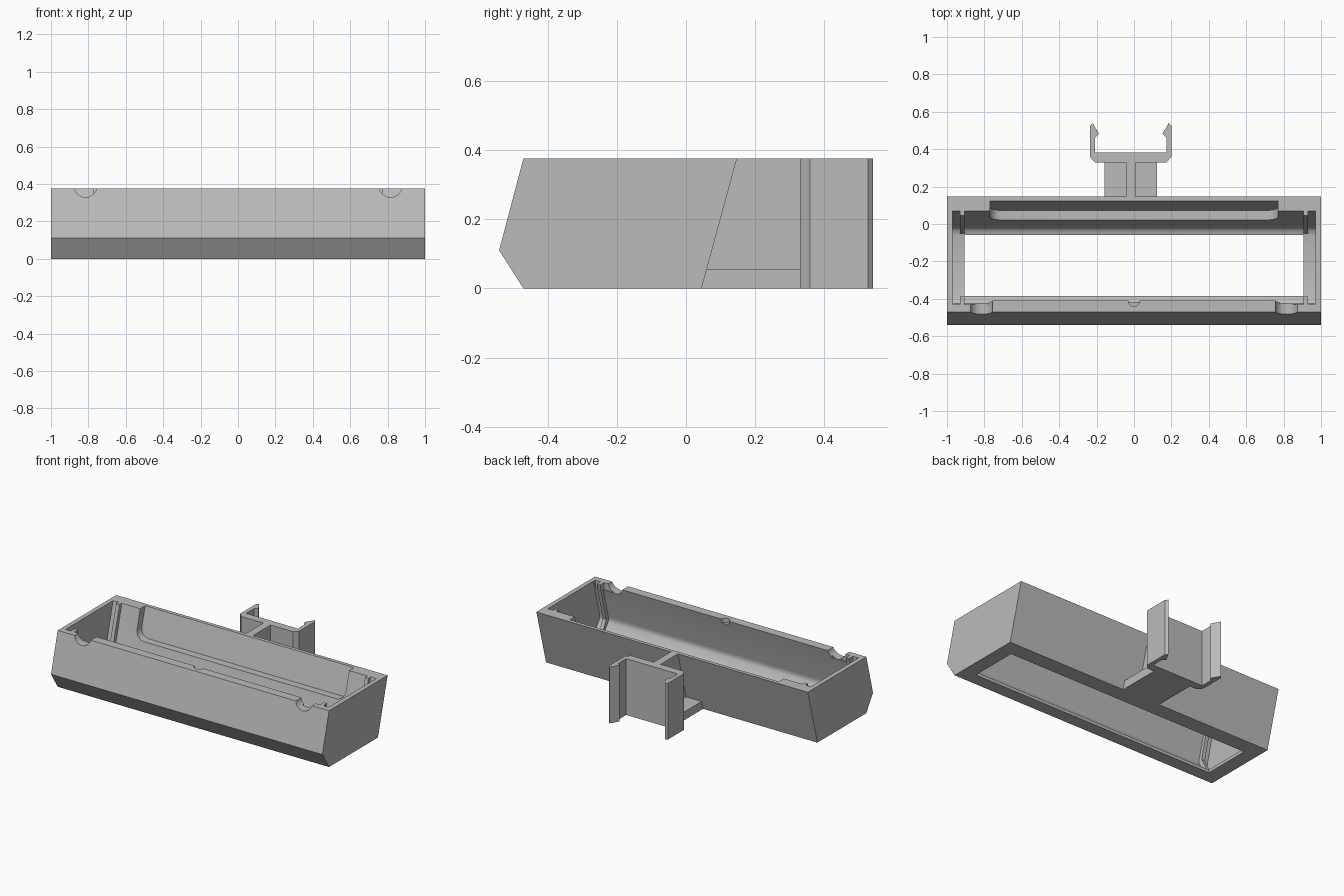
import bpy, bmesh, math
from mathutils import Vector

cube = bpy.data.objects.get("Cube")
if cube:
    bpy.data.objects.remove(cube, do_unlink=True)

H = 0.375                      # overall height
CX = -0.0175                   # centre line of the rear clip
LEAN = (0.147 - 0.045) / H     # backward lean of the rear wall

grey = bpy.data.materials.new("plain_grey")
grey.use_nodes = True
grey.diffuse_color = (0.5, 0.5, 0.5, 1)
grey.node_tree.nodes["Principled BSDF"].inputs["Base Color"].default_value = (0.5, 0.5, 0.5, 1)


def prism(name, pts, lo, hi, axis):
    """Extrude a 2D profile along an axis from lo to hi."""
    place = {"x": lambda a, b, t: (t, a, b),
             "y": lambda a, b, t: (a, t, b),
             "z": lambda a, b, t: (a, b, t)}[axis]
    bm = bmesh.new()
    face = bm.faces.new([bm.verts.new(place(a, b, lo)) for a, b in pts])
    new = bmesh.ops.extrude_face_region(bm, geom=[face])["geom"]
    shift = Vector(place(0, 0, hi - lo))
    bmesh.ops.translate(bm, vec=shift, verts=[v for v in new if isinstance(v, bmesh.types.BMVert)])
    bmesh.ops.recalc_face_normals(bm, faces=bm.faces)
    mesh = bpy.data.meshes.new(name)
    bm.to_mesh(mesh)
    bm.free()
    mesh.materials.append(grey)
    obj = bpy.data.objects.new(name, mesh)
    bpy.context.collection.objects.link(obj)
    return obj


def rect(a0, a1, b0, b1):
    return [(a0, b0), (a1, b0), (a1, b1), (a0, b1)]


def arc(cx, cy, r, start, end, n):
    angles = [math.radians(start + (end - start) * i / n) for i in range(n + 1)]
    return [(cx + r * math.cos(t), cy + r * math.sin(t)) for t in angles]


def cut(target, tool):
    tool.hide_render = True
    mod = target.modifiers.new("cut", "BOOLEAN")
    mod.operation, mod.solver, mod.object = "DIFFERENCE", "EXACT", tool
    bpy.context.view_layer.objects.active = target
    bpy.ops.object.modifier_apply(modifier=mod.name)
    bpy.data.objects.remove(tool, do_unlink=True)


# Tray shell
tray = prism("tray", [(-0.47, H), (-0.54, 0.11), (-0.47, 0), (0.045, 0), (0.147, H)], -1, 1, "x")

# Inner cavity with rounded lower edges, and the open floor
cavity = [(-0.397, 0.425), (-0.41, H), (-0.475, 0.13), (-0.478, 0.11), (-0.472, 0.095),
          (-0.435, 0.045), (-0.415, 0.027), (-0.385, 0.02),
          (-0.06, 0.02), (-0.035, 0.026), (-0.02, 0.04), (-0.012, 0.06), (0.07, H), (0.083, 0.425)]
cut(tray, prism("cavity_cutter", cavity, -0.97, 0.97, "x"))
cut(tray, prism("floor_cutter", rect(-0.905, 0.905, -0.385, -0.06), -0.1, 0.1, "z"))

# Wide rounded recess in the rear wall, leaning with it
outline = (arc(-0.71, 0.25, 0.06, 180, 270, 6) + arc(0.71, 0.25, 0.06, 270, 360, 6)
           + [(0.77, 0.45), (-0.77, 0.45)])
recess = prism("recess_cutter", outline, -0.06, 0.021, "y")
for v in recess.data.vertices:
    v.co.y += 0.045 + LEAN * v.co.z - 0.045
cut(tray, recess)

# Notches and rebates in the front wall
for s in (-1, 1):
    cut(tray, prism("notch_cutter", arc(s * 0.815, 0.39, 0.062, 0, 337.5, 15), -0.6, -0.38, "y"))
    cut(tray, prism("rebate_cutter", rect(*sorted((s * 0.78, s * 0.968)), -0.43, -0.38), 0.33, 0.45, "z"))
cut(tray, prism("centre_notch_cutter", arc(0, -0.41, 0.03, 0, 337.5, 15), 0.345, 0.45, "z"))

# Guide ribs on the front and rear inner walls
for side, s in (("left", 1), ("right", -1)):
    lo, hi = sorted((s * 0.905, s * 0.93))
    prism("rear_rib_" + side, [(0.045, H), (0.075, H), (-0.01, 0.02), (-0.052, 0.02)], lo, hi, "x")
    prism("front_rib_" + side, [(-0.435, H), (-0.388, H), (-0.452, 0.12), (-0.40, 0.02),
                                (-0.43, 0.02), (-0.485, 0.11)], lo, hi, "x")

# Rear bracket: web, foot and snap clip
prism("bracket_web", [(0.045, 0), (0.147, H), (0.33, H), (0.33, 0)], CX - 0.026, CX + 0.026, "x")
prism("bracket_foot", [(0.045, 0), (0.06, 0.055), (0.33, 0.055), (0.33, 0)], CX - 0.14, CX + 0.14, "x")
half = [(0.19, 0.33), (0.2175, 0.358), (0.2175, 0.526), (0.204, 0.54),
        (0.17, 0.483), (0.19, 0.463), (0.19, 0.383)]
clip = [(CX + x, y) for x, y in half] + [(CX - x, y) for x, y in reversed(half)]
prism("snap_clip", clip, 0, H, "z")

# Smooth the rounded edges only
bpy.ops.object.select_all(action="DESELECT")
tray.select_set(True)
bpy.context.view_layer.objects.active = tray
bpy.ops.object.shade_smooth_by_angle(angle=math.radians(35))
